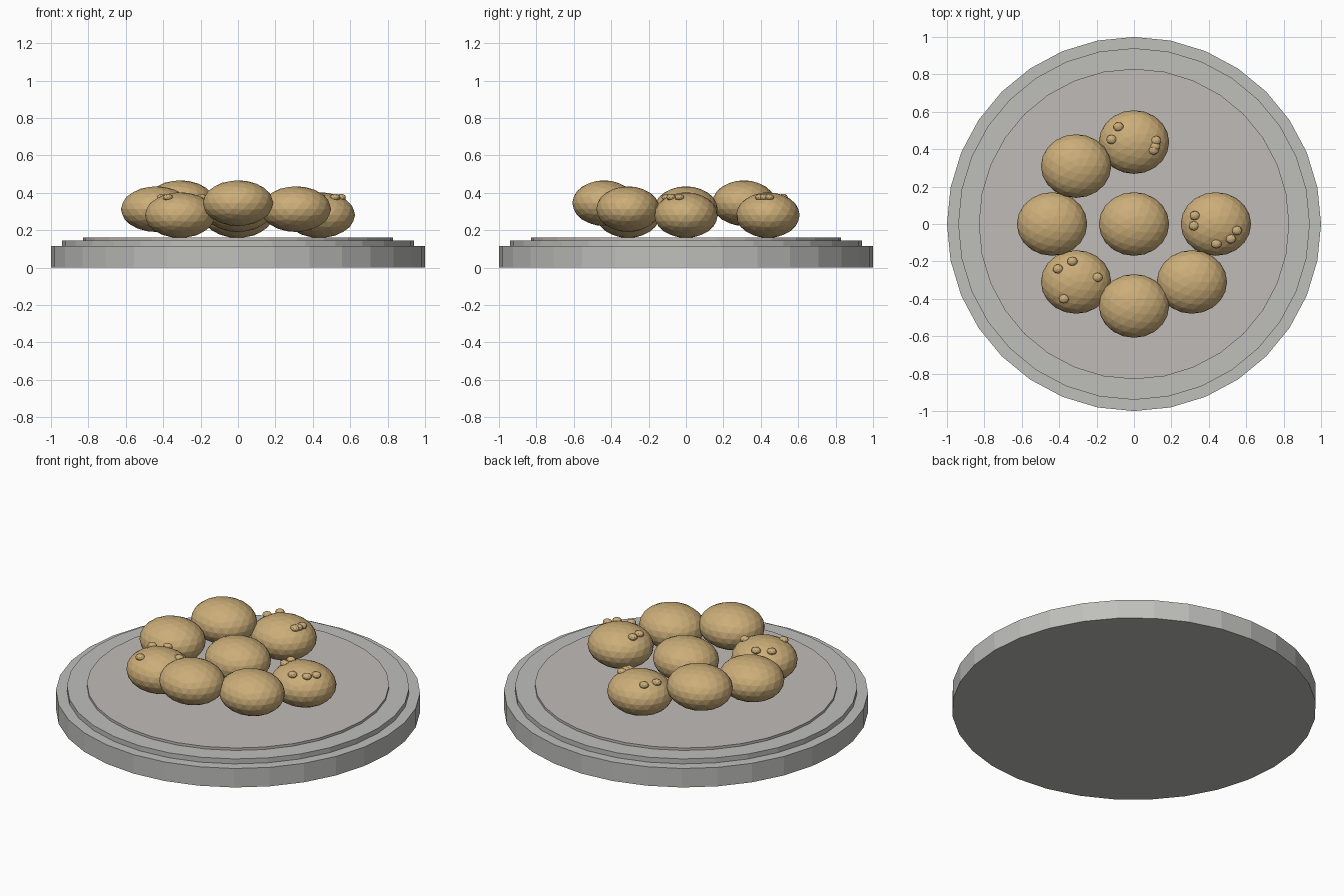
import bpy
import math

if "Cube" in bpy.data.objects:
    bpy.data.objects.remove(bpy.data.objects["Cube"])


def material(name, rgb):
    m = bpy.data.materials.new(name)
    m.diffuse_color = (*rgb, 1.0)
    m.use_nodes = True
    m.node_tree.nodes["Principled BSDF"].inputs["Base Color"].default_value = m.diffuse_color
    return m


STONE = material("grey stone", (0.52, 0.52, 0.50))
WARM = material("warm grey", (0.53, 0.50, 0.48))
DOUGH = material("tan dough", (0.60, 0.42, 0.19))


def disc(name, radius, z0, z1, mat):
    bpy.ops.mesh.primitive_cylinder_add(
        vertices=32, radius=radius, depth=z1 - z0, location=(0, 0, (z0 + z1) / 2))
    ob = bpy.context.object
    ob.name = name
    ob.data.materials.append(mat)


def ball(name, loc, size, detail):
    bpy.ops.mesh.primitive_ico_sphere_add(subdivisions=detail, radius=1, location=loc)
    ob = bpy.context.object
    ob.name = name
    ob.scale = size
    ob.data.materials.append(DOUGH)


# Stepped round plate
disc("plate_base", 1.0, 0.0, 0.115, STONE)
disc("plate_step", 0.94, 0.115, 0.145, STONE)
disc("plate_centre", 0.83, 0.145, 0.16, WARM)

# One bun in the middle and a ring around it, at three heights
SIZE = (0.188, 0.17, 0.122)
LOW, MID, HIGH = 0.281, 0.313, 0.345
ball("bun_middle", (0, 0, MID), SIZE, 3)
ring = {0: LOW, 90: LOW, 135: HIGH, 180: MID, 225: LOW, 270: HIGH, 315: MID}
for angle, z in ring.items():
    a = math.radians(angle)
    ball(f"bun_{angle}", (0.438 * math.cos(a), 0.438 * math.sin(a), z), SIZE, 3)

# Small crumbs on top of the low buns
crumbs = [
    (-0.083, 0.52), (-0.12, 0.452), (0.118, 0.446), (0.113, 0.415), (0.105, 0.395),
    (0.325, 0.045), (0.32, -0.01), (0.44, -0.106), (0.518, -0.08), (0.55, -0.035),
    (-0.407, -0.24), (-0.33, -0.20), (-0.195, -0.285), (-0.375, -0.40),
]
for i, (x, y) in enumerate(crumbs):
    ball(f"crumb_{i}", (x, y, 0.376), (0.028, 0.025, 0.019), 2)
